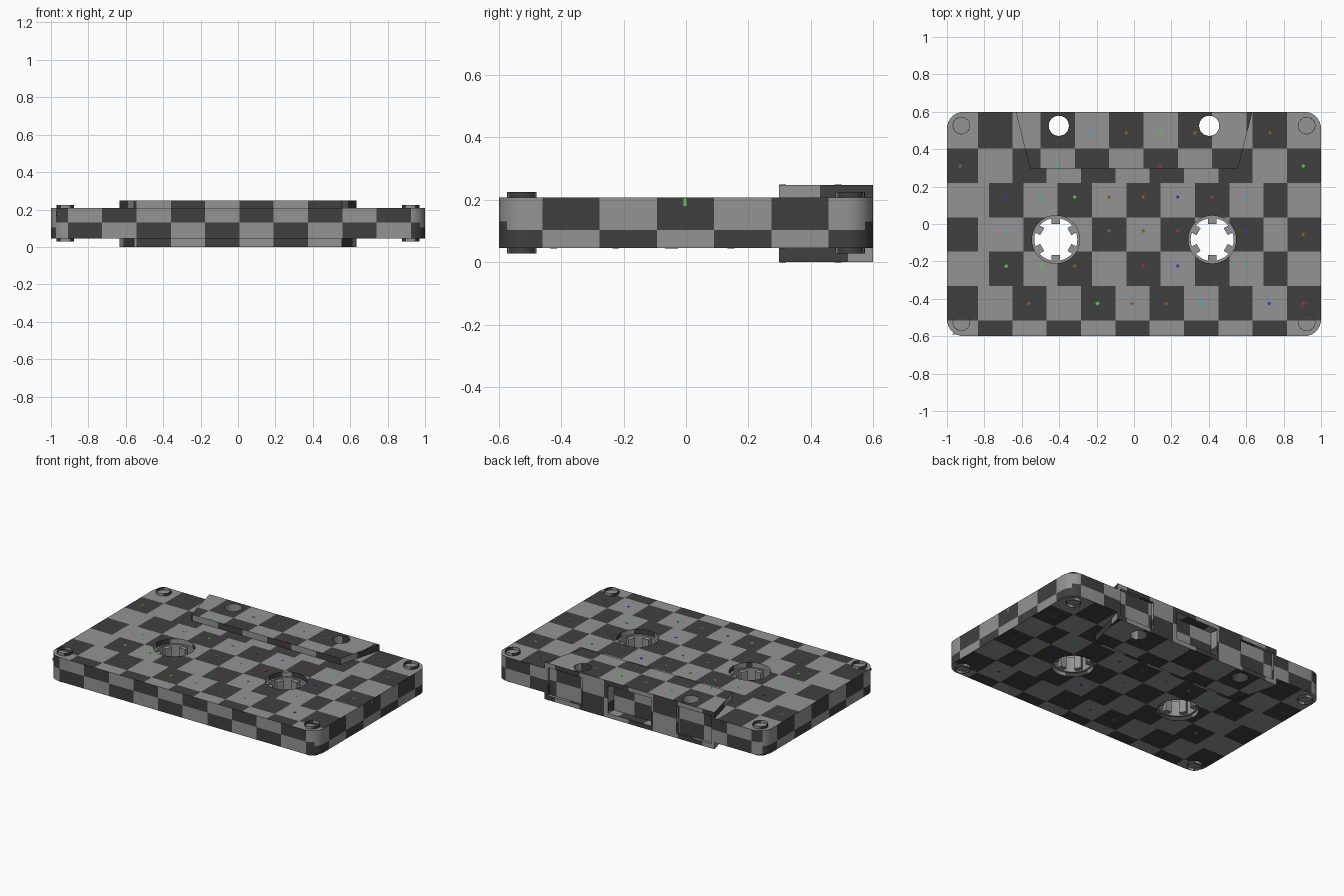
import bpy, bmesh, math
from mathutils import Vector

if "Cube" in bpy.data.objects:
    bpy.data.objects.remove(bpy.data.objects["Cube"])

CELL = 0.1835


def material(name, r, g, b):
    m = bpy.data.materials.new(name)
    m.diffuse_color = (r, g, b, 1)
    m.use_nodes = True
    m.node_tree.nodes["Principled BSDF"].inputs["Base Color"].default_value = m.diffuse_color
    return m


LIGHT = material("light grey", 0.296, 0.296, 0.296)
DARK = material("dark grey", 0.051, 0.051, 0.051)
DOTS = {"o": material("orange", 0.25, 0.12, 0.02), "b": material("blue", 0.03, 0.04, 0.45),
        "g": material("green", 0.12, 0.6, 0.07), "c": material("cyan", 0.03, 0.55, 0.55),
        "r": material("red", 0.35, 0.03, 0.08)}


def make(name, bm):
    bmesh.ops.recalc_face_normals(bm, faces=bm.faces)
    me = bpy.data.meshes.new(name)
    bm.to_mesh(me)
    bm.free()
    ob = bpy.data.objects.new(name, me)
    bpy.context.collection.objects.link(ob)
    return ob


def add_prism(bm, pts, z0, z1):
    f = bm.faces.new([bm.verts.new((x, y, z0)) for x, y in pts])
    r = bmesh.ops.extrude_face_region(bm, geom=[f])
    bmesh.ops.translate(bm, vec=(0, 0, z1 - z0),
                        verts=[v for v in r["geom"] if isinstance(v, bmesh.types.BMVert)])


def prism(name, pts, z0, z1):
    bm = bmesh.new()
    add_prism(bm, pts, z0, z1)
    return make(name, bm)


def circle(cx, cy, r, n):
    return [(cx + r * math.cos(2 * math.pi * i / n), cy + r * math.sin(2 * math.pi * i / n))
            for i in range(n)]


def rect(x0, x1, y0, y1):
    return [(x0, y0), (x1, y0), (x1, y1), (x0, y1)]


def rounded(hx, hy, r, seg=8):
    pts = []
    for k, (sx, sy) in enumerate([(1, 1), (-1, 1), (-1, -1), (1, -1)]):
        for i in range(seg + 1):
            a = math.pi / 2 * (k + i / seg)
            pts.append((sx * (hx - r) + r * math.cos(a), sy * (hy - r) + r * math.sin(a)))
    return pts


def smooth(ob):
    bpy.ops.object.select_all(action='DESELECT')
    ob.select_set(True)
    bpy.context.view_layer.objects.active = ob
    bpy.ops.object.shade_smooth_by_angle(angle=math.radians(30))


def parity(a, a0):
    return math.floor((a - a0) / CELL) % 2


# Shell: rounded slab joined with the thicker trapezoid at the back
shell = prism("cassette_shell", rounded(1, 0.6, 0.09), 0.045, 0.207)
trapezoid = prism("head_block", [(-0.555, 0.298), (0.555, 0.298), (0.633, 0.6), (-0.633, 0.6)], 0, 0.248)

# Openings: two spindle holes, two guide holes, three windows in the back edge
cutters = []
for s in (-1, 1):
    cutters.append(prism("spindle_cutter", circle(s * 0.418, -0.083, 0.128, 32), -0.1, 0.4))
    cutters.append(prism("guide_cutter", circle(s * 0.402, 0.525, 0.054, 24), -0.1, 0.4))
for x0, x1, y0 in ((-0.61, -0.35, 0.582), (-0.16, 0.16, 0.54), (0.35, 0.61, 0.582)):
    cutters.append(prism("window_cutter", rect(x0, x1, y0, 0.7), 0.03, 0.218))

for other, op in [(trapezoid, 'UNION')] + [(c, 'DIFFERENCE') for c in cutters]:
    mod = shell.modifiers.new(op, 'BOOLEAN')
    mod.object, mod.operation, mod.solver = other, op, 'EXACT'
bpy.context.view_layer.update()
dg = bpy.context.evaluated_depsgraph_get()
result = bpy.data.meshes.new_from_object(shell.evaluated_get(dg))
shell.modifiers.clear()
shell.data = result
for ob in [trapezoid] + cutters:
    bpy.data.objects.remove(ob)
shell.data.materials.clear()
shell.data.materials.append(LIGHT)
shell.data.materials.append(DARK)

# Checker pattern: slice faces into squares, grouped by the axis they face
bm = bmesh.new()
bm.from_mesh(shell.data)
bmesh.ops.triangulate(bm, faces=bm.faces)
for f in bm.faces:
    f.material_index = max(range(3), key=lambda i: abs(f.normal[i]))

X_OUT, X_IN, X_PLATE = -1.0175, -0.775, -0.50
Y_TOP, Y_SIDE, X_SIDE = -0.515, -0.46, -0.543


def slice_faces(group, axis, values):
    no = Vector((0, 0, 0))
    no[axis] = 1
    for v in values:
        faces = [f for f in bm.faces if f.material_index == group]
        geom = set(faces)
        for f in faces:
            geom.update(f.edges)
            geom.update(f.verts)
        bmesh.ops.bisect_plane(bm, geom=list(geom), dist=1e-5, plane_co=no * v, plane_no=no)


def steps(a0, lo, hi):
    return [a0 + CELL * k for k in range(-12, 13) if lo < a0 + CELL * k < hi]


slice_faces(2, 0, steps(X_OUT, -1, 0.99) + steps(X_IN, -0.83, 0.82) + steps(X_PLATE, -0.63, 0.63) + [0.82])
slice_faces(2, 1, steps(Y_TOP, -0.6, 0.58))
slice_faces(0, 1, steps(Y_SIDE, -0.6, 0.59) + [0.43, 0.52])
slice_faces(0, 2, [0.103])
slice_faces(1, 0, steps(X_SIDE, -1, 0.99))
slice_faces(1, 2, [0.13])

for f in bm.faces:
    x, y, z = f.calc_center_median()
    g = f.material_index
    if g == 2:
        row = parity(min(y, 0.58), Y_TOP)
        if z > 0.23 or z < 0.02:                            # raised head block
            dark = parity(x, X_PLATE) != row
        elif -0.834 < x < 0.82 and -0.332 < y < 0.219:      # label area
            dark = x > X_IN and parity(x, X_IN) != row
        else:
            dark = parity(x, X_OUT) == row
    elif g == 0 and z > 0.208:                              # head block ends
        dark = y > 0.43
    elif g == 0 and z < 0.045:
        dark = y < 0.52
    elif g == 0:
        dark = parity(y, Y_SIDE) == (0 if z > 0.103 else 1)
    else:
        dark = parity(x, X_SIDE) == (1 if z > 0.13 else 0)
    f.material_index = int(dark)
bm.to_mesh(shell.data)
bm.free()
smooth(shell)


# Spindle hubs: thin ring with six inward teeth
def hub(name, cx, cy):
    bm = bmesh.new()
    n, z0, z1 = 32, 0.07, 0.175
    loops = [[bm.verts.new((x, y, z)) for x, y in circle(0, 0, r, n)]
             for r, z in ((0.134, z0), (0.134, z1), (0.115, z1), (0.115, z0))]
    for k in range(4):
        a, b = loops[k], loops[(k + 1) % 4]
        for i in range(n):
            j = (i + 1) % n
            bm.faces.new((a[i], a[j], b[j], b[i]))
    for k in range(6):
        a = math.pi / 6 + k * math.pi / 3
        for v in bmesh.ops.create_cube(bm, size=1)["verts"]:
            u, w = 0.102 + v.co.x * 0.036, v.co.y * 0.044
            v.co = (u * math.cos(a) - w * math.sin(a), u * math.sin(a) + w * math.cos(a),
                    0.1225 + v.co.z * 0.09)
    ob = make(name, bm)
    ob.location = (cx, cy, 0)
    ob.data.materials.append(LIGHT)
    smooth(ob)


hub("left_hub", -0.418, -0.083)
hub("right_hub", 0.418, -0.083)

# Corner screw sockets: short tubes standing out of both faces
for sx, side in ((-1, "left"), (1, "right")):
    for sy, end in ((-1, "front"), (1, "back")):
        bm = bmesh.new()
        n = 24
        loops = [[bm.verts.new((x, y, z)) for x, y in circle(sx * 0.923, sy * 0.526, r, n)]
                 for r, z in ((0.047, 0.028), (0.047, 0.225), (0.044, 0.225), (0.044, 0.028))]
        for k in range(4):
            a, b = loops[k], loops[(k + 1) % 4]
            for i in range(n):
                bm.faces.new((a[i], a[(i + 1) % n], b[(i + 1) % n], b[i]))
        ob = make(f"screw_socket_{end}_{side}", bm)
        ob.data.materials.append(LIGHT)
        ob.data.materials.append(DARK)
        for p in ob.data.polygons:
            p.material_index = int(abs(p.normal.x) > 0.5)
        smooth(ob)

# Tiny coloured marks at square centres: y, first x, one letter per square, on head block or not
ROWS = [(0.487, -0.225, "cogo", 1), (0.31, -0.41, "c..r", 1), (0.487, 0.727, "o", 0),
        (0.31, -0.93, "o", 0), (0.31, 0.905, "g", 0), (0.144, -0.684, "bcgoobrc", 0),
        (-0.037, -0.684, "c..oor.b", 0), (-0.057, 0.905, "o", 0),
        (-0.225, -0.684, "ggo.rb.c", 0), (-0.425, -0.562, "o", 0), (-0.425, -0.195, "gooc.br", 0)]
for letter, mat in DOTS.items():
    bm = bmesh.new()
    for y, x0, row, raised in ROWS:
        for k, ch in enumerate(row):
            if ch == letter:
                pts = circle(x0 + k * CELL, y, 0.011, 4)
                add_prism(bm, pts, *((0.246, 0.249) if raised else (0.205, 0.208)))
                add_prism(bm, pts, *((-0.0005, 0.002) if raised else (0.044, 0.047)))
    if letter == "g":       # mark on the right edge
        add_prism(bm, rect(0.999, 1.001, -0.008, 0.002), 0.18, 0.205)
    if letter == "o":       # mark on the front left corner
        add_prism(bm, rect(-0.97, -0.955, -0.592, -0.586), 0.168, 0.182)
    ob = make(mat.name + "_marks", bm)
    ob.data.materials.append(mat)
